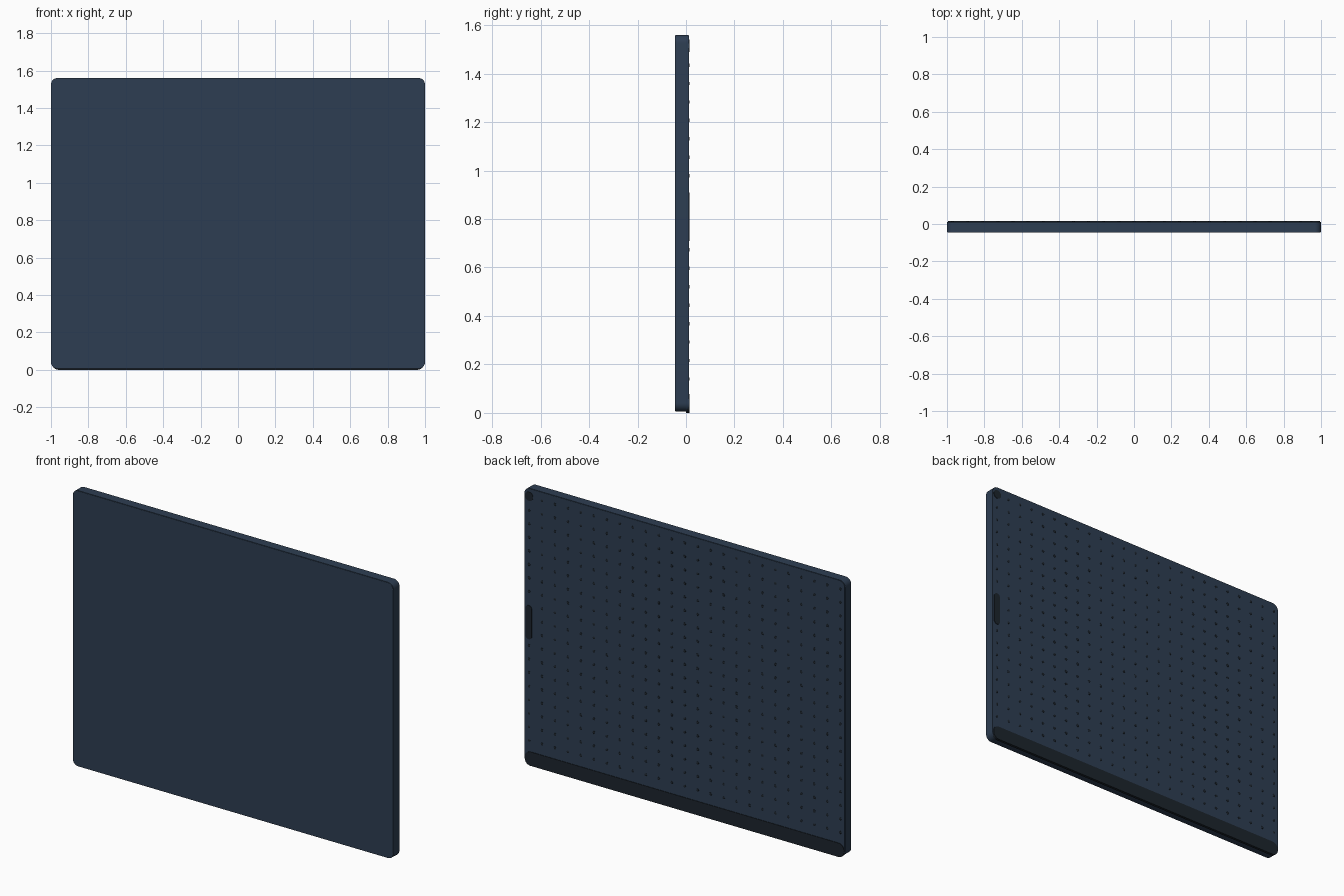
import bpy, bmesh, math
from mathutils import Matrix

if "Cube" in bpy.data.objects:
    bpy.data.objects.remove(bpy.data.objects["Cube"])

def material(name, rgb):
    m = bpy.data.materials.new(name)
    m.diffuse_color = (*rgb, 1)
    m.use_nodes = True
    m.node_tree.nodes["Principled BSDF"].inputs["Base Color"].default_value = m.diffuse_color
    return m

NAVY = material("navy", (0.027, 0.048, 0.085))
DARK = material("dark_rubber", (0.012, 0.018, 0.026))
BACK = 0.012  # y of the back face

def finish(bm, name, mat, smooth=True):
    me = bpy.data.meshes.new(name)
    bm.normal_update()
    bm.to_mesh(me)
    bm.free()
    ob = bpy.data.objects.new(name, me)
    bpy.context.collection.objects.link(ob)
    me.materials.append(mat)
    if smooth:
        bpy.ops.object.select_all(action='DESELECT')
        ob.select_set(True)
        bpy.context.view_layer.objects.active = ob
        bpy.ops.object.shade_smooth_by_angle(angle=math.radians(30))
    return ob

def slab(name, x0, x1, z0, z1, y0, y1, r, mat, seg=8, edge=0.0):
    """Rounded rectangle in the XZ plane, extruded along y."""
    bm = bmesh.new()
    corners = [(x1 - r, z1 - r), (x0 + r, z1 - r), (x0 + r, z0 + r), (x1 - r, z0 + r)]
    verts = []
    for i, (cx, cz) in enumerate(corners):
        for k in range(seg + 1):
            a = math.pi / 2 * (i + k / seg)
            verts.append(bm.verts.new((cx + r * math.cos(a), y0, cz + r * math.sin(a))))
    face = bm.faces.new(verts)
    new = bmesh.ops.extrude_face_region(bm, geom=[face])['geom']
    bmesh.ops.translate(bm, vec=(0, y1 - y0, 0),
                        verts=[v for v in new if isinstance(v, bmesh.types.BMVert)])
    bmesh.ops.remove_doubles(bm, verts=bm.verts, dist=1e-6)
    bmesh.ops.recalc_face_normals(bm, faces=bm.faces)
    if edge:
        rims = [e for e in bm.edges if any(len(f.verts) > 4 for f in e.link_faces)]
        bmesh.ops.bevel(bm, geom=rims, offset=edge, segments=2, affect='EDGES')
    return finish(bm, name, mat)

# Main panel
slab("panel", -1, 1, 0.006, 1.56, -0.045, BACK, 0.035, NAVY, edge=0.002)

# Strip along the bottom of the back
slab("bottom_strip", -0.995, 0.995, 0.0, 0.078, 0.0, BACK + 0.003, 0.035, DARK)

# Side grip and corner button on the back
slab("side_grip", 0.952, 0.99, 0.71, 0.90, 0.0, BACK + 0.003, 0.0185, DARK)
slab("corner_button", 0.944, 0.994, 1.49, 1.54, 0.0, BACK + 0.003, 0.0249, DARK)

# Grid of small domed studs on the back, leaving room for the grip and button
bm = bmesh.new()
for i in range(25):
    for j in range(19):
        x, z = -0.97 + i * 1.94 / 24, 0.14 + j * 0.0762
        if x > 0.93 and (z > 1.46 or 0.69 < z < 0.92):
            continue
        bmesh.ops.create_uvsphere(bm, u_segments=10, v_segments=6, radius=0.008,
                                  matrix=Matrix.Translation((x, BACK, z)) @ Matrix.Diagonal((1, 0.4, 1, 1)))
finish(bm, "back_studs", DARK)

# Bare outline rings standing out of the grip and the strip
def outline_ring(name, centre, rot):
    bm = bmesh.new()
    bmesh.ops.create_circle(bm, cap_ends=False, segments=32, radius=0.03,
                            matrix=Matrix.Translation(centre) @ rot)
    finish(bm, name, DARK, smooth=False)

outline_ring("side_ring", (0.97, 0.015, 0.805), Matrix.Rotation(math.pi / 2, 4, 'Y'))
outline_ring("bottom_ring", (0, 0.015, 0.035), Matrix.Identity(4))
